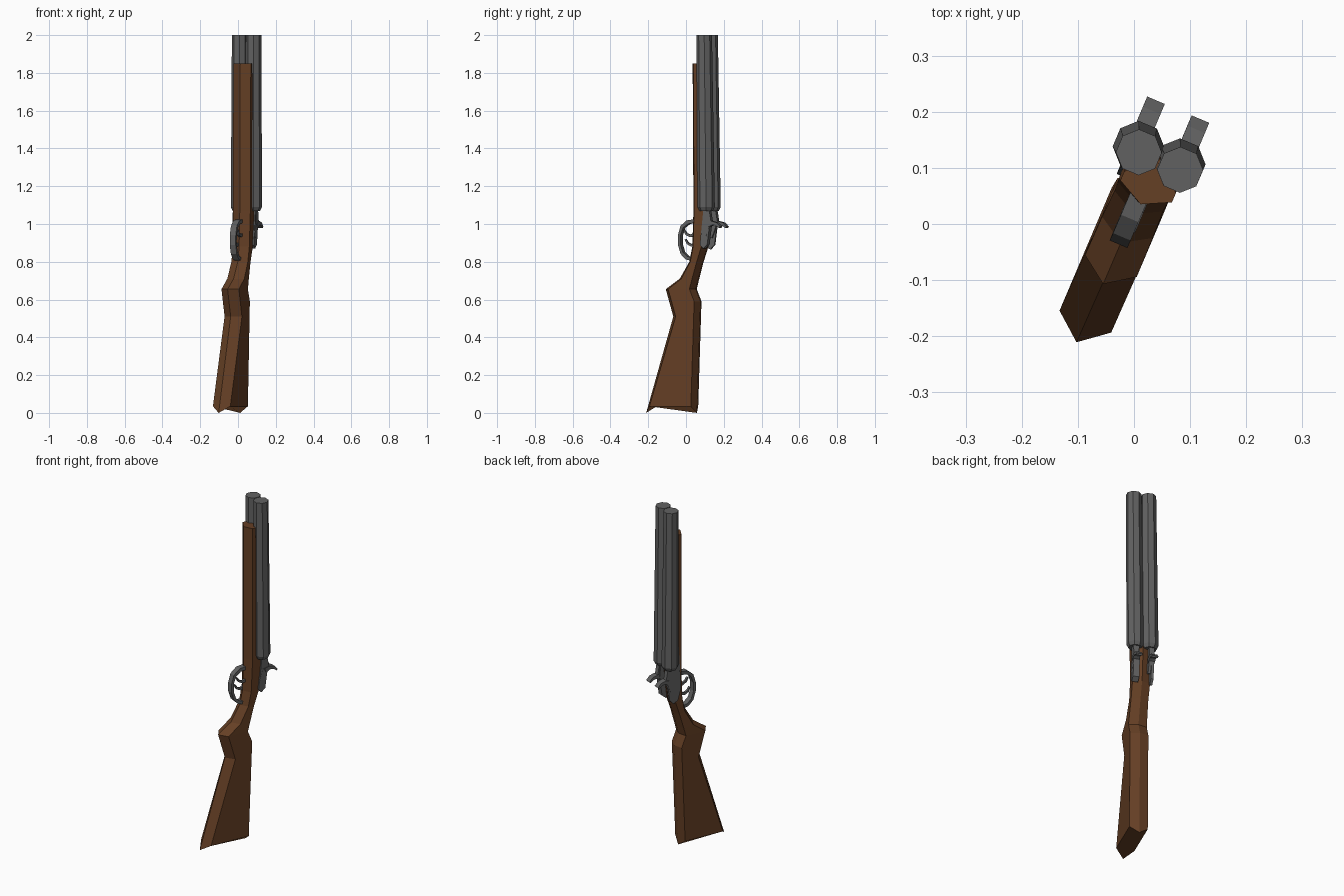
import bpy, bmesh, math
from mathutils import Vector

TURN = math.radians(-23)


def material(name, rgb):
    m = bpy.data.materials.new(name)
    m.diffuse_color = (*rgb, 1)
    return m


WOOD = material("wood", (0.13, 0.05, 0.018))
STEEL = material("steel", (0.12, 0.12, 0.12))


def place(u, v, z):
    # u = across the gun, v = toward the barrels, z = along the gun
    u += 0.005 * z - 0.012
    return (u * math.cos(TURN) - v * math.sin(TURN),
            u * math.sin(TURN) + v * math.cos(TURN), z)


def loft(name, rings, mat):
    bm = bmesh.new()
    vs = [[bm.verts.new(place(*p)) for p in r] for r in rings]
    n = len(rings[0])
    for a, b in zip(vs, vs[1:]):
        for i in range(n):
            j = (i + 1) % n
            bm.faces.new((a[i], a[j], b[j], b[i]))
    bm.faces.new(vs[0])
    bm.faces.new(vs[-1])
    bmesh.ops.recalc_face_normals(bm, faces=bm.faces)
    me = bpy.data.meshes.new(name)
    bm.to_mesh(me)
    bm.free()
    me.materials.append(mat)
    ob = bpy.data.objects.new(name, me)
    bpy.context.collection.objects.link(ob)
    return ob


def strip(name, path, u, width, thick, mat=STEEL):
    # flat bar following a (v, z) path, thickness given per point
    pts = [Vector(p) for p in path]
    rings = []
    for i, p in enumerate(pts):
        d = (pts[min(i + 1, len(pts) - 1)] - pts[max(i - 1, 0)]).normalized()
        n = Vector((-d.y, d.x)) * thick[i] / 2
        a, b, w = p + n, p - n, width / 2
        rings.append([(u - w, *a), (u + w, *a), (u + w, *b), (u - w, *b)])
    return loft(name, rings, mat)


def plate(name, outline, u0, u1):
    return loft(name, [[(u, v, z) for v, z in outline] for u in (u0, u1)], STEEL)


# Stock: underside v,z / topside v,z / half width / ridge depths / side lift
sections = [
    (-0.234, 0.00, 0.057, 0.00, 0.050, 0.040, 0.013, 0.035),
    (-0.077, 0.51, 0.079, 0.59, 0.050, 0.035, 0.015, 0),
    (-0.120, 0.655, 0.052, 0.655, 0.050, 0.035, 0.015, 0),
    (-0.040, 0.71, 0.064, 0.70, 0.049, 0.030, 0.015, 0),
    (0.016, 0.80, 0.090, 0.79, 0.047, 0.025, 0.015, 0),
    (0.033, 0.88, 0.120, 0.88, 0.048, 0.025, 0.015, 0),
    (0.040, 1.07, 0.142, 1.07, 0.050, 0.025, 0.025, 0),
    (0.037, 1.85, 0.125, 1.85, 0.050, 0.025, 0.045, 0),
]
rings = []
for vb, zb, vt, zt, w, db, dt, lift in sections:
    rings.append([(0, vb, zb), (w, vb + db, zb + lift), (w, vt - dt, zt + lift),
                  (0, vt, zt), (-w, vt - dt, zt + lift), (-w, vb + db, zb + lift)])
loft("stock", rings, WOOD)

for side, s in (("left", -1), ("right", 1)):
    # Octagonal barrel, thicker at the breech
    prof = [(1.07, 0.036, 0.130), (1.09, 0.046, 0.130), (2.0, 0.041, 0.121)]
    loft(side + "_barrel",
         [[(s * 0.040 + r * math.cos(math.pi * (k + 0.5) / 4),
            v + r * math.sin(math.pi * (k + 0.5) / 4), z) for k in range(8)]
          for z, r, v in prof], STEEL)
    # Hammer: upright body with a striking nose, and a thumb spur
    strip(side + "_hammer", [(0.118, 0.93), (0.135, 0.98), (0.148, 1.01), (0.142, 1.08)],
          s * 0.043, 0.028, [0.03, 0.035, 0.035, 0.022])
    strip(side + "_hammer_spur", [(0.14, 0.995), (0.17, 1.005), (0.195, 1.0), (0.215, 0.982)],
          s * 0.043, 0.034, [0.03, 0.02, 0.016, 0.01])

# Lock plates on both sides
plate("right_lock_plate", [(0.10, 0.89), (0.118, 0.87), (0.142, 0.89), (0.157, 1.0),
                           (0.150, 1.07), (0.12, 1.07)], 0.022, 0.056)
plate("left_lock_plate", [(0.07, 0.95), (0.09, 0.88), (0.118, 0.865), (0.142, 0.89),
                          (0.157, 1.0), (0.150, 1.07), (0.115, 1.20), (0.085, 1.20)],
      -0.056, -0.042)

# Trigger guard and two triggers
strip("trigger_guard", [(0.05, 1.015), (0.01, 1.01), (-0.022, 0.985), (-0.037, 0.94),
                        (-0.037, 0.89), (-0.022, 0.845), (0.005, 0.82), (0.028, 0.815)],
      -0.004, 0.034, [0.02, 0.02, 0.018, 0.014, 0.014, 0.016, 0.018, 0.018])
for name, z, u in (("front_trigger", 0.955, 0.008), ("rear_trigger", 0.905, -0.012)):
    strip(name, [(0.05, z - 0.01), (0.025, z - 0.018), (0.003, z - 0.008), (-0.01, z + 0.014)],
          u, 0.014, [0.016, 0.014, 0.011, 0.007])
